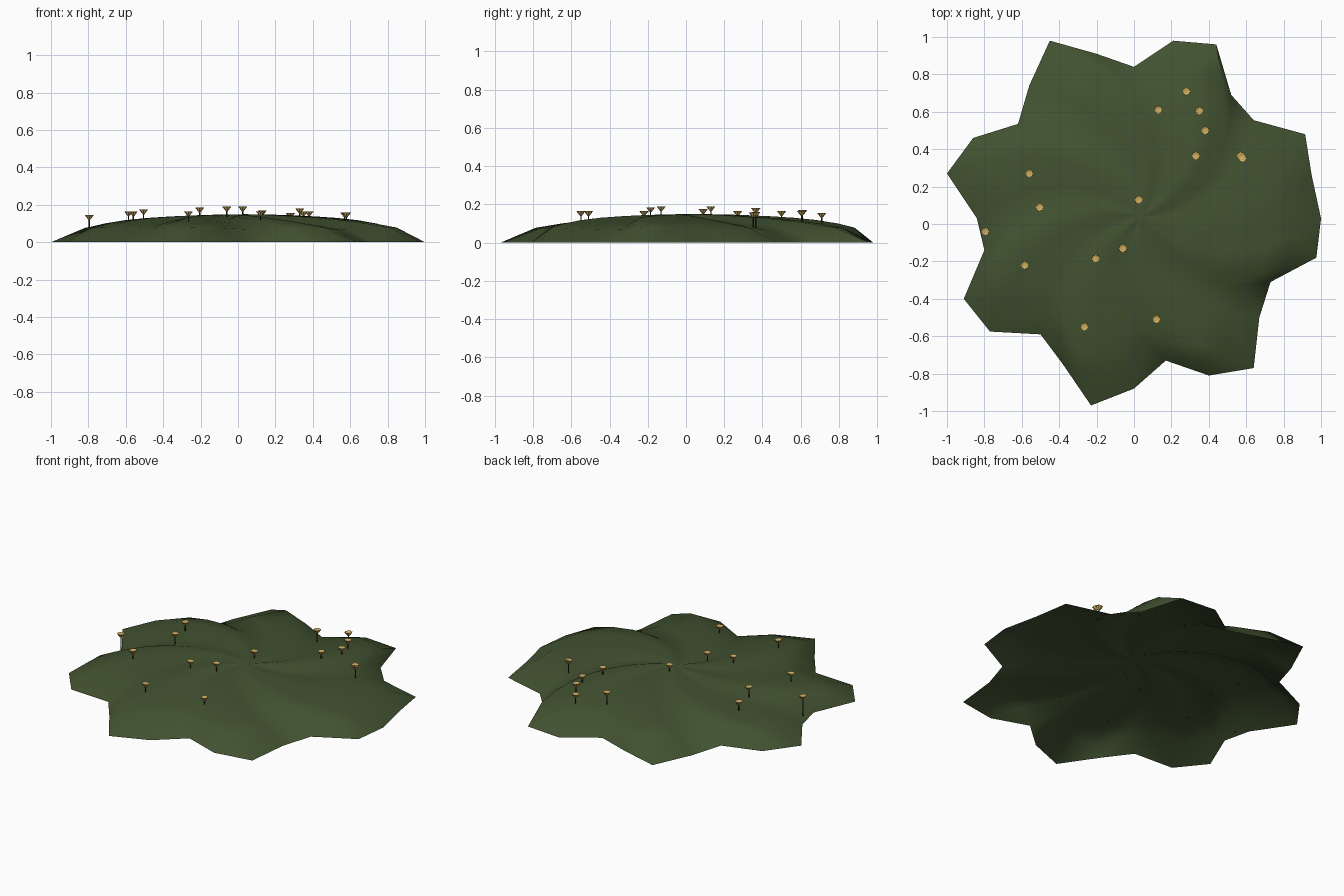
import bpy, bmesh, math
from mathutils import Vector
from mathutils.bvhtree import BVHTree

if "Cube" in bpy.data.objects:
    bpy.data.objects.remove(bpy.data.objects["Cube"])


def material(name, rgb):
    m = bpy.data.materials.new(name)
    m.diffuse_color = (*rgb, 1)
    m.use_nodes = True
    m.node_tree.nodes["Principled BSDF"].inputs["Base Color"].default_value = m.diffuse_color
    return m


GREEN = material("moss green", (0.054, 0.084, 0.030))
YELLOW = material("flower yellow", (0.62, 0.42, 0.12))
BROWN = material("stem brown", (0.022, 0.020, 0.010))


def finish(name, bm, mat, smooth=None):
    mesh = bpy.data.meshes.new(name)
    bm.to_mesh(mesh)
    bm.free()
    mesh.materials.append(mat)
    ob = bpy.data.objects.new(name, mesh)
    bpy.context.collection.objects.link(ob)
    if smooth:
        bpy.ops.object.select_all(action='DESELECT')
        ob.select_set(True)
        bpy.context.view_layer.objects.active = ob
        bpy.ops.object.shade_smooth_by_angle(angle=math.radians(smooth))
    return ob


# Mound: lobed ground outline, shrunk and twisted ring by ring to a low top
RIM = [(-.45, .98), (-.2, .91), (0, .84), (.21, .98), (.44, .96), (.52, .69),
       (.64, .555), (.915, .48), (.95, .26), (1, .03), (.975, -.18), (.73, -.31),
       (.67, -.5), (.64, -.77), (.4, -.81), (.17, -.73), (0, -.88), (-.23, -.97),
       (-.38, -.75), (-.5, -.59), (-.77, -.575), (-.91, -.4), (-.8, -.14),
       (-.84, .03), (-1, .27), (-.86, .46), (-.62, .535), (-.56, .74)]
RINGS = [(1, 0), (.85, .078), (.74, .1), (.62, .118), (.5, .13), (.38, .138),
         (.26, .144), (.14, .148), (.05, .149)]
CENTRE = Vector((.04, .04))

bm = bmesh.new()
rings = []
for t, z in RINGS:
    twist = -math.radians(45) * (1 - t)
    ring = []
    for p in RIM:
        d = Vector(p) - CENTRE
        groove = max(0, .95 - d.length) * .12 * t * (1 - t) * 4
        a = math.atan2(d.y, d.x) + twist
        r = d.length * t
        ring.append(bm.verts.new((CENTRE.x + r * math.cos(a),
                                  CENTRE.y + r * math.sin(a), z - groove if t < 1 else 0)))
    rings.append(ring)
n = len(RIM)
for a, b in zip(rings, rings[1:]):
    for i in range(n):
        j = (i + 1) % n
        bm.faces.new((a[j], a[i], b[i], b[j]))
top = bm.verts.new((*CENTRE, .15))
for i in range(n):
    bm.faces.new((rings[-1][(i + 1) % n], rings[-1][i], top))
bm.normal_update()
ground = BVHTree.FromBMesh(bm)
finish("mound", bm, GREEN, 60)

# Flowers: x, y and height of the head's top
FLOWERS = [(.28, .71, .155), (.13, .61, .17), (.35, .605, .165), (.38, .5, .165),
           (.33, .365, .18), (.57, .365, .16), (.58, .352, .158), (.025, .13, .19),
           (-.06, -.13, .19), (-.205, -.185, .185), (-.265, -.55, .165),
           (.12, -.51, .165), (-.585, -.22, .165), (-.795, -.04, .145),
           (-.505, .09, .175), (-.56, .27, .165)]
stems, heads = bmesh.new(), bmesh.new()


def loop(bm, x, y, z, r, count, scallop=1.0):
    out = []
    for i in range(count):
        a = 2 * math.pi * i / count
        k = r * (scallop if i % 2 else 1)
        out.append(bm.verts.new((x + k * math.cos(a), y + k * math.sin(a), z)))
    return out


def bridge(bm, a, b):
    for i in range(len(a)):
        j = (i + 1) % len(a)
        bm.faces.new((a[i], a[j], b[j], b[i]))


for x, y, z in FLOWERS:
    hit = ground.ray_cast(Vector((x, y, 1)), Vector((0, 0, -1)))[0]
    base = (hit.z if hit else z - .09) - .004
    # thin stem
    bridge(stems, loop(stems, x, y, base, .0035, 6), loop(stems, x, y, z - .02, .0035, 6))
    # funnel head with scalloped rim and a slightly sunken middle
    low = loop(heads, x, y, z - .026, .004, 16)
    rim = loop(heads, x, y, z, .024, 16, .8)
    mid = loop(heads, x, y, z - .004, .01, 16)
    heads.faces.new(low[::-1])
    bridge(heads, low, rim)
    bridge(heads, rim, mid)
    heads.faces.new(mid)

finish("flower_stems", stems, BROWN, 60)
finish("flower_heads", heads, YELLOW)
